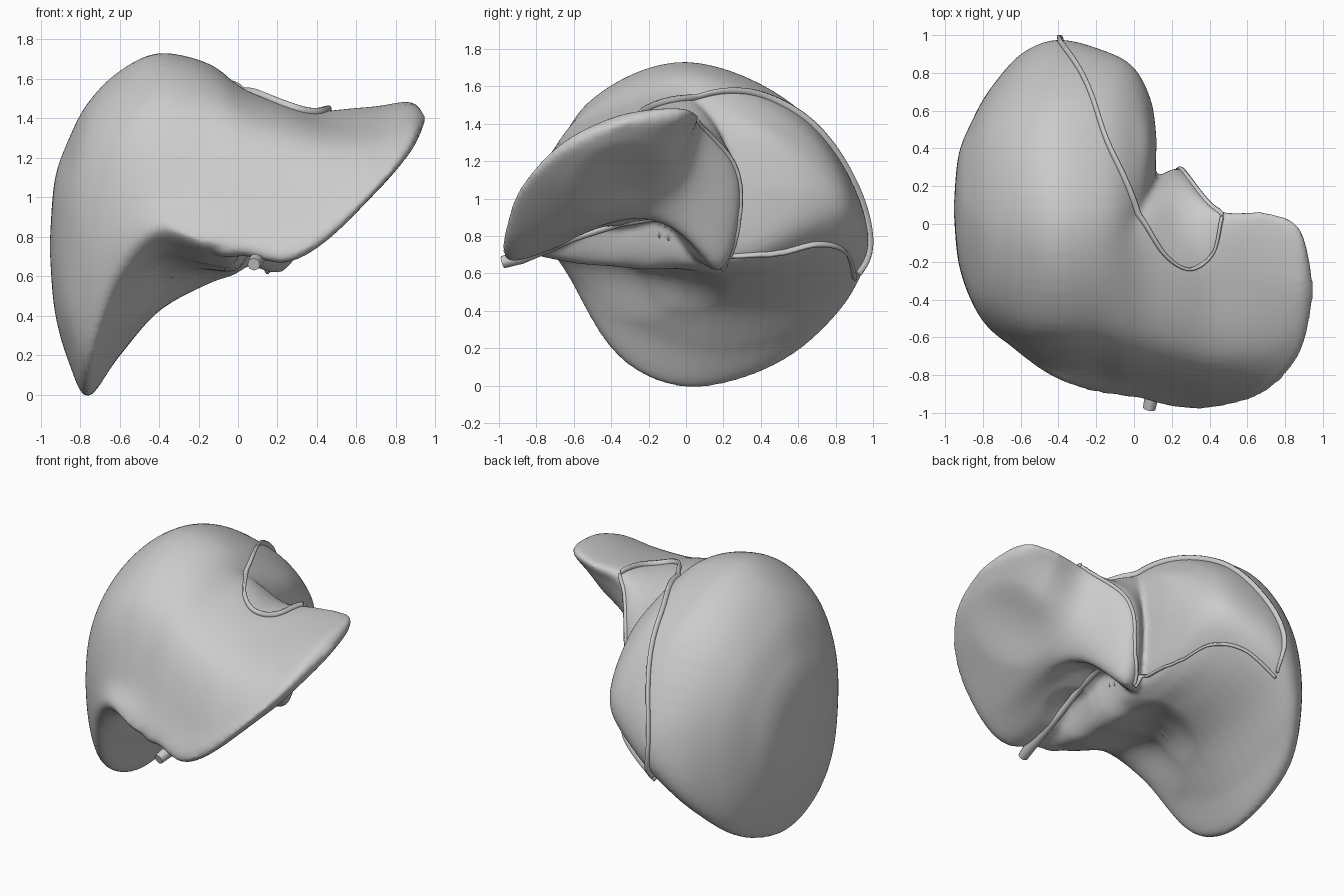
import bpy, bmesh
from mathutils import Vector
from mathutils.bvhtree import BVHTree

if "Cube" in bpy.data.objects:
    bpy.data.objects.remove(bpy.data.objects["Cube"])


def spline(p, t, closed=False):
    """Catmull-Rom point at t (in units of control points)."""
    n = len(p)
    i = int(t) if closed else min(int(t), n - 2)
    f = t - i
    g = (lambda k: p[k % n]) if closed else (lambda k: p[max(0, min(n - 1, k))])
    a, b, c, d = g(i - 1), g(i), g(i + 1), g(i + 2)
    return 0.5 * (2 * b + (c - a) * f + (2 * a - 5 * b + 4 * c - d) * f * f
                  + (3 * b - a - 3 * c + d) * f ** 3)


def loft(bm, start, sections, end, around=64, sub=8):
    """Skin closed (y, z) sections at given x, closed by a point at each end."""
    rings = [[Vector((x, y, z)) for y, z in s] for x, s in sections]
    n = len(rings[0])
    rings = [[Vector(start)] * n] + rings + [[Vector(end)] * n]
    cols = []
    for k in range(around):
        ctrl = [spline(r, k * n / around, True) for r in rings]
        steps = (len(rings) - 1) * sub
        cols.append([spline(ctrl, s / sub) for s in range(steps + 1)])
    first, last = bm.verts.new(start), bm.verts.new(end)
    grid = [[first] + [bm.verts.new(v) for v in c[1:-1]] + [last] for c in cols]
    for k in range(around):
        a, b = grid[k], grid[(k + 1) % around]
        for j in range(len(a) - 1):
            q = list(dict.fromkeys((a[j], a[j + 1], b[j + 1], b[j])))
            bm.faces.new(q)


def add_object(name, bm):
    bmesh.ops.recalc_face_normals(bm, faces=bm.faces)
    me = bpy.data.meshes.new(name)
    bm.to_mesh(me)
    bm.free()
    ob = bpy.data.objects.new(name, me)
    bpy.context.collection.objects.link(ob)
    bpy.context.view_layer.objects.active = ob
    for f in me.polygons:
        f.use_smooth = True
    return ob


# Sections run: front edge, front, top front, top, back top, back, back low, underside
right = [
    (-0.93, [(-.13, .52), (-.2, .75), (-.12, 1.0), (.1, 1.08), (.3, .96), (.36, .75), (.27, .52), (.05, .43)]),
    (-0.86, [(-.33, .36), (-.41, .75), (-.33, 1.1), (.05, 1.29), (.42, 1.12), (.54, .72), (.45, .34), (.05, .17)]),
    (-0.76, [(-.4, .2), (-.56, .77), (-.43, 1.27), (0, 1.48), (.5, 1.28), (.71, .78), (.61, .22), (.05, -.01)]),
    (-0.6, [(-.6, .56), (-.67, .92), (-.51, 1.4), (0, 1.64), (.55, 1.43), (.86, .9), (.81, .39), (.1, .2)]),
    (-0.4, [(-.75, .77), (-.745, 1.0), (-.53, 1.5), (0, 1.73), (.6, 1.48), (.95, .92), (.86, .56), (.15, .43)]),
    (-0.15, [(-.83, .72), (-.78, .98), (-.55, 1.47), (0, 1.68), (.6, 1.43), (.9, 1.0), (.8, .72), (.2, .56)]),
    (0.0, [(-.78, .73), (-.74, 1.0), (-.5, 1.42), (.05, 1.55), (.55, 1.36), (.82, 1.02), (.7, .8), (.2, .62)]),
    (0.09, [(-.3, .9), (-.3, 1.0), (-.1, 1.3), (.2, 1.35), (.45, 1.3), (.65, 1.05), (.55, .85), (.2, .72)]),
]
left = [
    (-0.15, [(-.8, .74), (-.77, 1.0), (-.54, 1.44), (-.1, 1.6), (.1, 1.4), (.15, 1.0), (.1, .75), (-.3, .78)]),
    (0.05, [(-.88, .7), (-.85, .93), (-.62, 1.37), (-.1, 1.54), (.15, 1.4), (.2, 1.0), (.12, .66), (-.26, .84)]),
    (0.25, [(-.915, .67), (-.9, .88), (-.67, 1.3), (-.2, 1.46), (.15, 1.35), (.29, 1.05), (.17, .64), (-.2, .91)]),
    (0.45, [(-.925, .78), (-.91, .94), (-.7, 1.26), (-.3, 1.4), (.03, 1.43), (.06, 1.3), (-.05, 1.02), (-.4, .89)]),
    (0.7, [(-.86, 1.03), (-.84, 1.11), (-.65, 1.29), (-.3, 1.42), (.03, 1.46), (.03, 1.38), (-.12, 1.19), (-.5, 1.05)]),
    (0.88, [(-.66, 1.24), (-.65, 1.3), (-.5, 1.39), (-.3, 1.46), (-.06, 1.48), (-.05, 1.42), (-.2, 1.34), (-.45, 1.26)]),
]

# Organ body: both lobes fused into one skin
bm = bmesh.new()
loft(bm, (-.955, .08, .75), right, (.12, .45, 1.06))
loft(bm, (-.35, -.3, 1.1), left, (.955, -.35, 1.4))
body = add_object("liver_body", bm)
m = body.modifiers.new("fuse", 'REMESH')
m.mode, m.voxel_size, m.use_smooth_shade = 'VOXEL', 0.016, True
m = body.modifiers.new("soften", 'SMOOTH')
m.factor, m.iterations = 0.5, 6
for name in ("fuse", "soften"):
    bpy.ops.object.modifier_apply(modifier=name)

# Melt the join between the lobes on the front dome
seam = body.vertex_groups.new(name="seam")
for v in body.data.vertices:
    x, y, z = v.co
    w = (min(1, (.3 - abs(x + .05)) / .12) * min(1, (z - .76) / .12) * min(1, (.05 - y) / .2)
         if abs(x + .05) < .3 and z > .76 and y < .05 and v.normal.z > -.2 else 0)
    if w > 0:
        seam.add([v.index], w, 'REPLACE')
m = body.modifiers.new("melt", 'SMOOTH')
m.factor, m.iterations, m.vertex_group = 0.5, 150, "seam"
bpy.ops.object.modifier_apply(modifier="melt")

# Hollows pressed into the underside: centre, radius, push
dents = [((-.35, -.35, .6), .38, (-.03, .02, .06)), ((-.2, -.05, .52), .3, (-.03, 0, .05)),
         ((.1, -.5, .75), .2, (0, 0, .04)), ((.05, -.1, .8), .2, (0, 0, .06)),
         ((.7, -.35, 1.1), .3, (-.02, 0, .03))]
for v in body.data.vertices:
    for c, r, push in dents:
        d = (v.co - Vector(c)).length / r
        if d < 1 and v.normal.z < 0:
            v.co += Vector(push) * (1 - d * d) ** 2 * min(1, -2 * v.normal.z)
body.data.update()

bm = bmesh.new()
bm.from_mesh(body.data)
tree = BVHTree.FromBMesh(bm)
bm.free()


def ridge(name, pts, height=0.028, width=0.016, sub=10):
    """Thin fin standing on the body surface along a path."""
    p = [Vector(q) for q in pts]
    bm, prev = bmesh.new(), None
    for k in range((len(p) - 1) * sub + 1):
        co, no, _, _ = tree.find_nearest(spline(p, k / sub))
        pair = [bm.verts.new(co - no * .02), bm.verts.new(co + no * height)]
        if prev:
            bm.faces.new((prev[0], pair[0], pair[1], prev[1]))
        prev = pair
    ob = add_object(name, bm)
    s = ob.modifiers.new("thickness", 'SOLIDIFY')
    s.thickness, s.offset = width, 0
    bpy.ops.object.shade_smooth_by_angle()


# Ligament fins bounding the bare area and the caudate lobe
ridge("upper_coronary_ligament", [(-.38, .94, .58), (-.39, .95, .9), (-.27, .76, 1.27), (-.16, .5, 1.53),
                                  (-.06, .25, 1.57), (.06, 0, 1.54), (.17, -.17, 1.5), (.3, -.24, 1.46),
                                  (.42, -.15, 1.42), (.47, .03, 1.42)])
ridge("lower_coronary_ligament", [(-.38, .92, .55), (-.2, .85, .72), (-.08, .7, .8), (0, .5, .75),
                                  (.08, .3, .7), (.17, .17, .65)])
ridge("caudate_edge", [(.17, .17, .65), (.22, .25, .82), (.25, .3, 1.05), (.3, .25, 1.22), (.4, .12, 1.36),
                       (.47, .04, 1.42)], .015)

# Round ligament: tapering cord in the fissure below
cu = bpy.data.curves.new("round_ligament", 'CURVE')
cu.dimensions, cu.bevel_depth, cu.bevel_resolution, cu.use_fill_caps = '3D', 0.03, 2, True
sp = cu.splines.new('POLY')
path = [(.08, -.98, .66, 1.1), (.1, -.88, .69, 1.3), (.1, -.6, .79, .7), (.13, -.35, .87, .7), (.16, -.12, .91, .8)]
sp.points.add(len(path) - 1)
for q, (x, y, z, r) in zip(sp.points, path):
    q.co, q.radius = (x, y, z, 1), r
sp.use_smooth = True
bpy.context.collection.objects.link(bpy.data.objects.new("round_ligament", cu))
